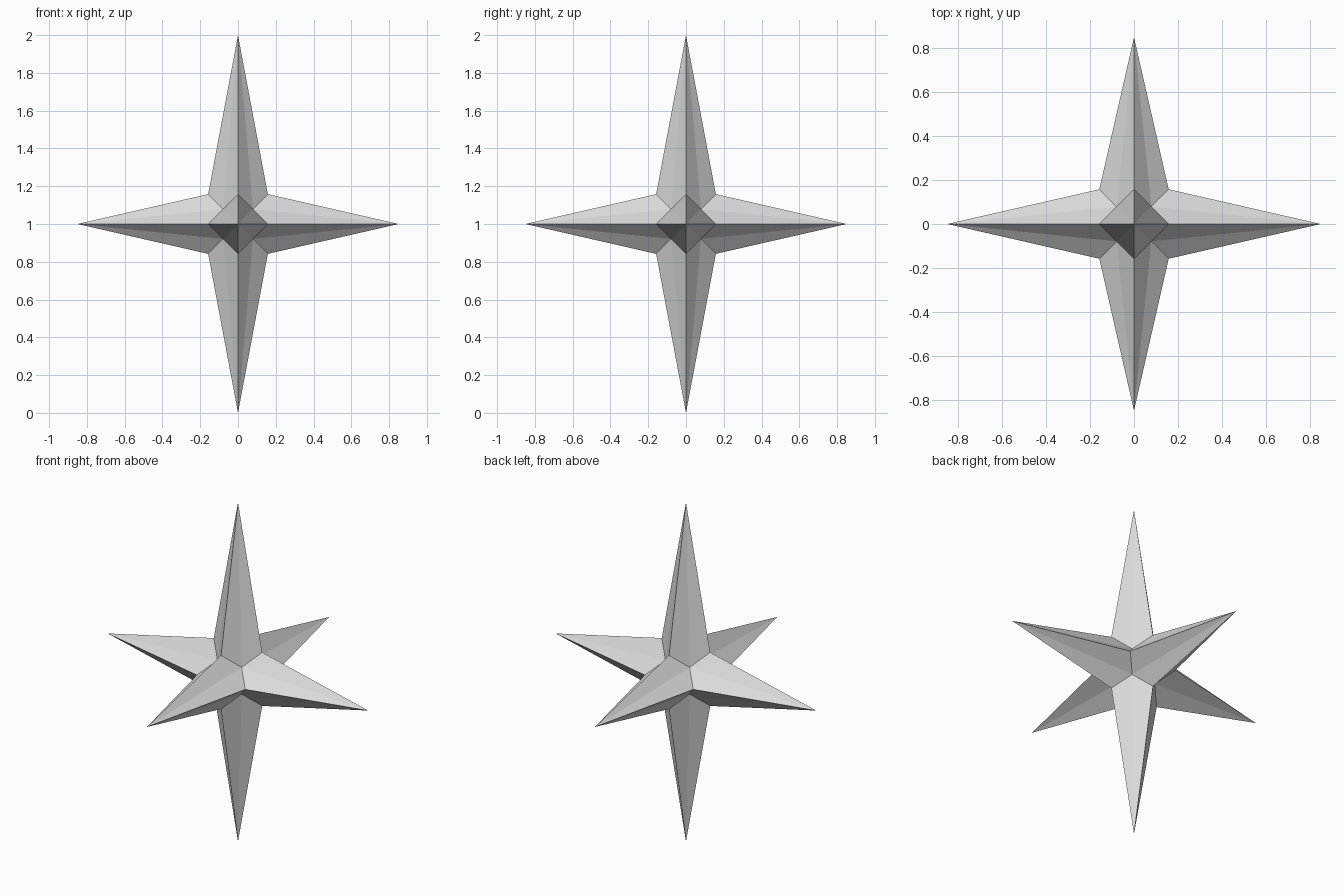
import bpy
import bmesh

old = bpy.data.objects.get("Cube")
if old:
    bpy.data.objects.remove(old, do_unlink=True)

TIP_SIDE, TIP_UP = 0.85, 1.0   # reach of the spikes from the centre
RIDGE, NOTCH = 0.158, 0.079    # points shared by two and by three spikes

# Plain grey material
grey = bpy.data.materials.new("plain grey")
grey.use_nodes = True
colour = (0.7, 0.7, 0.7, 1.0)
grey.diffuse_color = colour
grey.node_tree.nodes["Principled BSDF"].inputs["Base Color"].default_value = colour


def rank(v):
    """Number of axes a grid point lies away from: 1 tip, 2 ridge, 3 notch."""
    return sum(abs(c) > 0.5 for c in v.co)


# A cube with each side cut in four gives every tip, ridge and notch point
bm = bmesh.new()
bmesh.ops.create_cube(bm, size=2)
bmesh.ops.subdivide_edges(bm, edges=bm.edges[:], cuts=1, use_grid_fill=True)
kind = {v: rank(v) for v in bm.verts}

# Crease every quad from its spike tip down to its notch
for face in bm.faces[:]:
    tip = next(v for v in face.verts if kind[v] == 1)
    notch = next(v for v in face.verts if kind[v] == 3)
    bmesh.utils.face_split(face, tip, notch)

# Pull the tips out, push the notches in and stand the star on the ground
for v, k in kind.items():
    tip_reach = TIP_UP if abs(v.co.z) > 0.5 else TIP_SIDE
    v.co *= {1: tip_reach, 2: RIDGE, 3: NOTCH}[k]
    v.co.z += TIP_UP
bmesh.ops.recalc_face_normals(bm, faces=bm.faces[:])

mesh = bpy.data.meshes.new("six_pointed_star")
bm.to_mesh(mesh)
bm.free()
mesh.materials.append(grey)
star = bpy.data.objects.new("six_pointed_star", mesh)
bpy.context.collection.objects.link(star)
